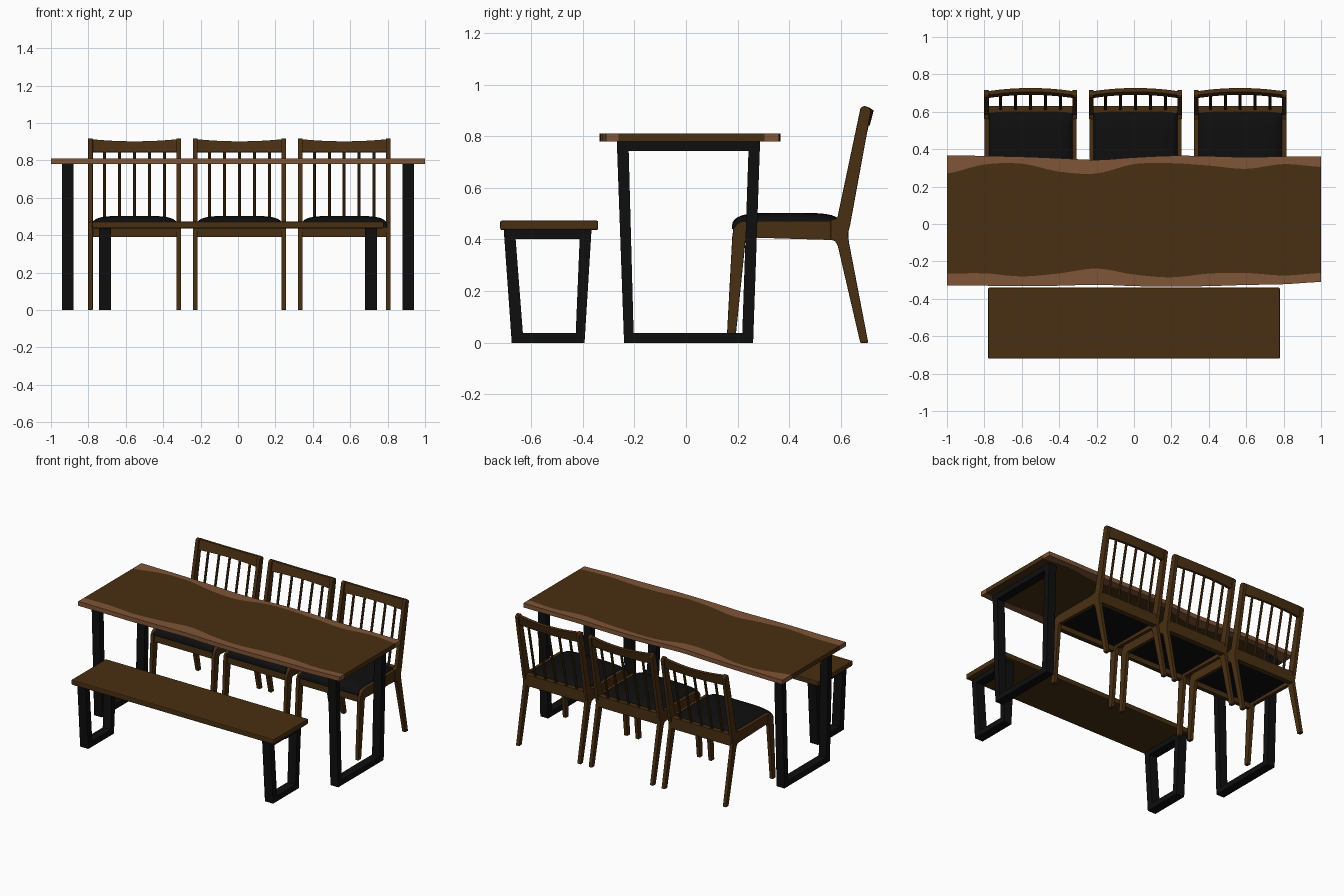
import bpy, bmesh, math
from mathutils import Vector

if "Cube" in bpy.data.objects:
    bpy.data.objects.remove(bpy.data.objects["Cube"])


def material(name, rgb):
    m = bpy.data.materials.new(name)
    m.diffuse_color = (*rgb, 1)
    m.use_nodes = True
    m.node_tree.nodes["Principled BSDF"].inputs["Base Color"].default_value = m.diffuse_color
    return m


WOOD = material("dark wood", (0.066, 0.028, 0.006))
EDGE = material("live edge wood", (0.215, 0.09, 0.038))
BLACK = material("black", (0.0045, 0.0045, 0.0045))


def finish(name, bm, mats, bevel=0, smooth=False):
    bmesh.ops.recalc_face_normals(bm, faces=bm.faces)
    me = bpy.data.meshes.new(name)
    bm.to_mesh(me)
    bm.free()
    for m in mats:
        me.materials.append(m)
    ob = bpy.data.objects.new(name, me)
    bpy.context.collection.objects.link(ob)
    if bevel:
        b = ob.modifiers.new("bevel", 'BEVEL')
        b.width, b.segments, b.limit_method = bevel, 2, 'ANGLE'
    if smooth:
        bpy.ops.object.select_all(action='DESELECT')
        ob.select_set(True)
        bpy.context.view_layer.objects.active = ob
        bpy.ops.object.shade_smooth_by_angle(angle=math.radians(35))
    return ob


def prism(name, pts, x0, x1, mat, bevel=0, smooth=False):
    """Extrude a (y, z) outline along x."""
    bm = bmesh.new()
    a = [bm.verts.new((x0, y, z)) for y, z in pts]
    b = [bm.verts.new((x1, y, z)) for y, z in pts]
    n = len(pts)
    bm.faces.new(a)
    bm.faces.new(b)
    for i in range(n):
        j = (i + 1) % n
        bm.faces.new((a[i], a[j], b[j], b[i]))
    return finish(name, bm, [mat], bevel, smooth)


def box(name, x0, x1, y0, y1, z0, z1, mat, bevel=0):
    return prism(name, [(y0, z0), (y1, z0), (y1, z1), (y0, z1)], x0, x1, mat, bevel)


def frame(name, outer, inner, x0, x1):
    """Closed trapezoid leg frame with an open middle."""
    bm = bmesh.new()
    o0, i0, o1, i1 = ([bm.verts.new((x, y, z)) for y, z in pts]
                      for x in (x0, x1) for pts in (outer, inner))
    for i in range(4):
        j = (i + 1) % 4
        for q in ((o0, i0), (o1, i1), (o0, o1), (i0, i1)):
            bm.faces.new((q[0][i], q[0][j], q[1][j], q[1][i]))
    return finish(name, bm, [BLACK])


def spline(keys, t):
    """Catmull-Rom through evenly spaced keys, t in 0..1."""
    f = t * (len(keys) - 1)
    i = min(int(f), len(keys) - 2)
    f -= i
    p0, p1, p2, p3 = (keys[max(0, min(len(keys) - 1, i + k))] for k in (-1, 0, 1, 2))
    return p1 + 0.5 * f * (p2 - p0 + f * (2*p0 - 5*p1 + 4*p2 - p3 + f * (3*(p1 - p2) + p3 - p0)))


# table top: dark slab with wavy lighter live edges, keys every 0.2 along x
rows = [
    [-.33, -.33, -.332, -.33, -.325, -.332, -.335, -.332, -.326, -.322, -.31],
    [-.265, -.264, -.28, -.264, -.238, -.27, -.285, -.265, -.262, -.275, -.262],
    [.27, .318, .322, .28, .27, .32, .325, .312, .295, .32, .305],
    [.367, .364, .36, .352, .343, .356, .365, .363, .358, .361, .36],
]
N = 60
bm = bmesh.new()
grid = []
for c in range(N + 1):
    t = c / N
    ys = [spline(r, t) for r in rows]
    col = [bm.verts.new((2 * t - 1, y, 0.81)) for y in ys]
    col += [bm.verts.new((2 * t - 1, y, 0.78)) for y in reversed(ys)]
    grid.append(col)
for c in range(N):
    for k in range(8):
        j = (k + 1) % 8
        f = bm.faces.new((grid[c][k], grid[c][j], grid[c + 1][j], grid[c + 1][k]))
        f.material_index = 0 if k in (1, 5) else 1
for col in (grid[0], grid[-1]):
    for k in range(3):
        f = bm.faces.new((col[k], col[k + 1], col[6 - k], col[7 - k]))
        f.material_index = 0 if k == 1 else 1
finish("table_top", bm, [WOOD, EDGE], smooth=True)

# bench seat
box("bench_seat", -.78, .78, -.72, -.34, .437, .473, WOOD, 0.006)

# table and bench leg frames
for side, s in (("left", -1), ("right", 1)):
    frame(f"table_leg_frame_{side}",
          [(-.24, 0), (.26, 0), (.287, .78), (-.268, .78)],
          [(-.203, .038), (.218, .038), (.242, .743), (-.222, .743)], s * .94, s * .88)
    frame(f"bench_leg_frame_{side}",
          [(-.675, 0), (-.393, 0), (-.366, .437), (-.706, .437)],
          [(-.632, .038), (-.427, .038), (-.412, .402), (-.66, .402)], s * .743, s * .68)

FRONT_LEG = [(.157, 0), (.19, 0), (.231, .40), (.245, .41), (.245, .472), (.215, .47),
             (.195, .458), (.183, .44), (.179, .41)]
BACK_LEG = [(.675, 0), (.706, 0), (.632, .385), (.627, .42), (.636, .457), (.717, .90),
            (.708, .912), (.69, .918), (.676, .91), (.586, .483), (.56, .474),
            (.56, .40), (.578, .393), (.588, .375)]
HALF, POST = 0.2485, 0.025


def cushion(name, cx):
    """Domed pad with a flat underside."""
    n, hx, y0, y1 = 20, .23, .178, .605
    bm = bmesh.new()

    def ease(i):
        return math.sin((i / n - 0.5) * math.pi)
    vs = [[None] * (n + 1) for _ in range(n + 1)]
    for i in range(n + 1):
        for j in range(n + 1):
            u, v = ease(i), ease(j)
            h = max(0, (1 - abs(u) ** 5) * (1 - abs(v) ** 5)) ** 0.45
            vs[i][j] = bm.verts.new((cx + hx * u, (y0 + y1) / 2 + (y1 - y0) / 2 * v,
                                     .452 + .051 * h))
    for i in range(n):
        for j in range(n):
            bm.faces.new((vs[i][j], vs[i + 1][j], vs[i + 1][j + 1], vs[i][j + 1]))
    rim = [e for e in bm.edges if e.is_boundary]
    ext = bmesh.ops.extrude_edge_only(bm, edges=rim)['geom']
    for v in ext:
        if isinstance(v, bmesh.types.BMVert):
            v.co.z = .44
    bmesh.ops.holes_fill(bm, edges=[e for e in bm.edges if e.is_boundary], sides=0)
    finish(name, bm, [BLACK], smooth=True)


def bow(u):
    return 0.018 * (1 - u * u)


def top_rail(name, cx):
    """Backward-bowed rail with a slightly dipped top edge."""
    hx, n = HALF - POST / 2, 16
    bm = bmesh.new()
    loops = []
    for i in range(n + 1):
        u = 2 * i / n - 1
        dip = 0.012 * (1 - u * u)
        sec = [(.672, .845), (.694, .842), (.709, .912 - dip), (.688, .914 - dip)]
        loops.append([bm.verts.new((cx + hx * u, y + bow(u), z)) for y, z in sec])
    for a, b in zip(loops, loops[1:]):
        for k in range(4):
            j = (k + 1) % 4
            bm.faces.new((a[k], a[j], b[j], b[k]))
    bm.faces.new(loops[0])
    bm.faces.new(loops[-1])
    finish(name, bm, [WOOD], smooth=True)


def spindle(name, a, b, r=0.0085):
    a, b = Vector(a), Vector(b)
    bm = bmesh.new()
    bmesh.ops.create_cone(bm, cap_ends=True, segments=10, radius1=r, radius2=r,
                          depth=(b - a).length)
    bm.transform((b - a).to_track_quat('Z', 'Y').to_matrix().to_4x4())
    bmesh.ops.translate(bm, verts=bm.verts, vec=(a + b) / 2)
    finish(name, bm, [WOOD], smooth=True)


# three chairs behind the table
for c, cx in enumerate((-.553, .008, .568), 1):
    p = f"chair_{c}_"
    for side, s in (("left", -1), ("right", 1)):
        xo, xi = cx + s * HALF, cx + s * (HALF - POST)
        prism(p + "front_leg_" + side, FRONT_LEG, xo, xi, WOOD, 0.003)
        prism(p + "back_leg_" + side, BACK_LEG, xo, xi, WOOD, 0.003)
        prism(p + "side_rail_" + side, [(.235, .408), (.565, .398), (.565, .472), (.235, .472)],
              xo - s * .002, xi, WOOD)
    x0, x1 = cx - HALF + POST / 2, cx + HALF - POST / 2
    box(p + "front_rail", x0, x1, .19, .215, .39, .447, WOOD)
    box(p + "rear_rail", x0, x1, .594, .63, .395, .472, WOOD)
    box(p + "seat_base", x0, x1, .21, .6, .425, .447, BLACK)
    cushion(p + "seat_cushion", cx)
    top_rail(p + "top_rail", cx)
    for k in range(-2, 3):
        dx = k * .08
        y = .684 + bow(dx / HALF)
        spindle(f"{p}spindle_{k + 3}", (cx + dx, .615, .46), (cx + dx, y, .855))
